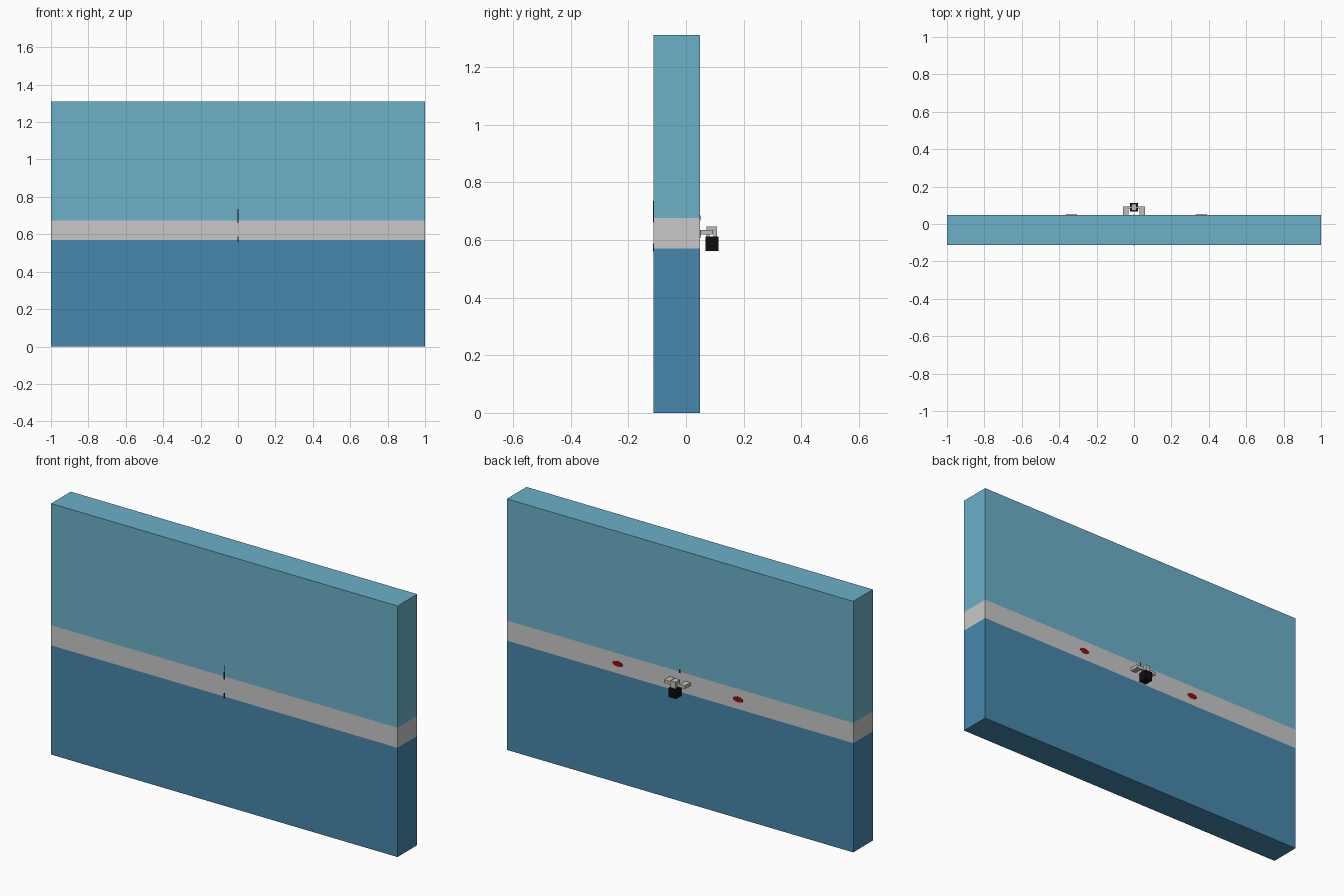
import bpy, bmesh, math
from mathutils import Vector, Matrix

if "Cube" in bpy.data.objects:
    bpy.data.objects.remove(bpy.data.objects["Cube"])


def srgb(r, g, b):
    lin = [(c / 255 / 12.92) if c < 11 else ((c / 255 + 0.055) / 1.055) ** 2.4 for c in (r, g, b)]
    return (*lin, 1.0)


def material(name, rgb):
    m = bpy.data.materials.new(name)
    m.diffuse_color = srgb(*rgb)
    m.use_nodes = True
    m.node_tree.nodes["Principled BSDF"].inputs["Base Color"].default_value = m.diffuse_color
    return m


light_blue = material("light_blue", (107, 176, 200))
dark_blue = material("dark_blue", (70, 135, 172))
band_grey = material("band_grey", (200, 200, 200))
metal = material("pale_metal", (190, 190, 186))
black = material("black", (14, 14, 14))
red = material("dark_red", (145, 12, 12))


def add_box(bm, x0, x1, y0, y1, z0, z1):
    size = Vector((x1 - x0, y1 - y0, z1 - z0))
    mid = Vector((x0 + x1, y0 + y1, z0 + z1)) / 2
    return bmesh.ops.create_cube(bm, size=1, matrix=Matrix.Translation(mid) @ Matrix.Diagonal((*size, 1)))


def finish(name, bm, *mats):
    me = bpy.data.meshes.new(name)
    bmesh.ops.recalc_face_normals(bm, faces=bm.faces)
    bm.to_mesh(me)
    bm.free()
    for m in mats:
        me.materials.append(m)
    ob = bpy.data.objects.new(name, me)
    bpy.context.collection.objects.link(ob)
    return ob


def boxes(name, mat, *dims):
    bm = bmesh.new()
    for d in dims:
        add_box(bm, *d)
    return finish(name, bm, mat)


FRONT, BACK, TOP = -0.113, 0.049, 1.31
BAND = (0.57, 0.675)

# Wall panel: one slab cut at the band heights, coloured by height
bm = bmesh.new()
add_box(bm, -1, 1, FRONT, BACK, 0, TOP)
for z in BAND:
    bmesh.ops.bisect_plane(bm, geom=bm.verts[:] + bm.edges[:] + bm.faces[:],
                           plane_co=(0, 0, z), plane_no=(0, 0, 1))
for f in bm.faces:
    z = f.calc_center_median().z
    f.material_index = 0 if z < BAND[0] else (1 if z < BAND[1] else 2)
finish("panel", bm, dark_blue, band_grey, light_blue)

# Small dark centre marks on the front and back
t = 0.001
boxes("front_marks", black,
      (-0.004, 0.004, FRONT - t, FRONT + t, 0.66, 0.70),
      (-0.002, 0.002, FRONT - t, FRONT + t, 0.70, 0.735),
      (-0.004, 0.004, FRONT - t, FRONT + t, 0.56, 0.588))
boxes("back_mark", black, (-0.004, 0.004, BACK - t, BACK + t, 0.668, 0.685))

# Red oval spots on the back of the band
for name, x in (("left_spot", -0.335), ("right_spot", 0.36)):
    bm = bmesh.new()
    place = (Matrix.Translation((x, BACK, 0.62)) @ Matrix.Diagonal((0.03, 1, 0.014, 1))
             @ Matrix.Rotation(math.pi / 2, 4, 'X'))
    bmesh.ops.create_cone(bm, cap_ends=True, segments=12, radius1=1, radius2=1,
                          depth=0.003, matrix=place)
    finish(name, bm, red)

# Bracket: two legs from the wall joined by a cross bar
boxes("bracket", metal,
      (-0.06, -0.03, BACK - t, 0.094, 0.618, 0.635),
      (0.03, 0.06, BACK - t, 0.094, 0.618, 0.635),
      (-0.03, 0.03, 0.082, 0.094, 0.618, 0.635))

# Padlock shackle looped over the cross bar
boxes("shackle", metal,
      (-0.014, 0.014, 0.071, 0.107, 0.635, 0.646),
      (-0.014, 0.014, 0.095, 0.107, 0.608, 0.635),
      (-0.014, 0.014, 0.071, 0.081, 0.608, 0.635))

# Padlock body
boxes("padlock_body", black, (-0.021, 0.021, 0.067, 0.113, 0.562, 0.611))
